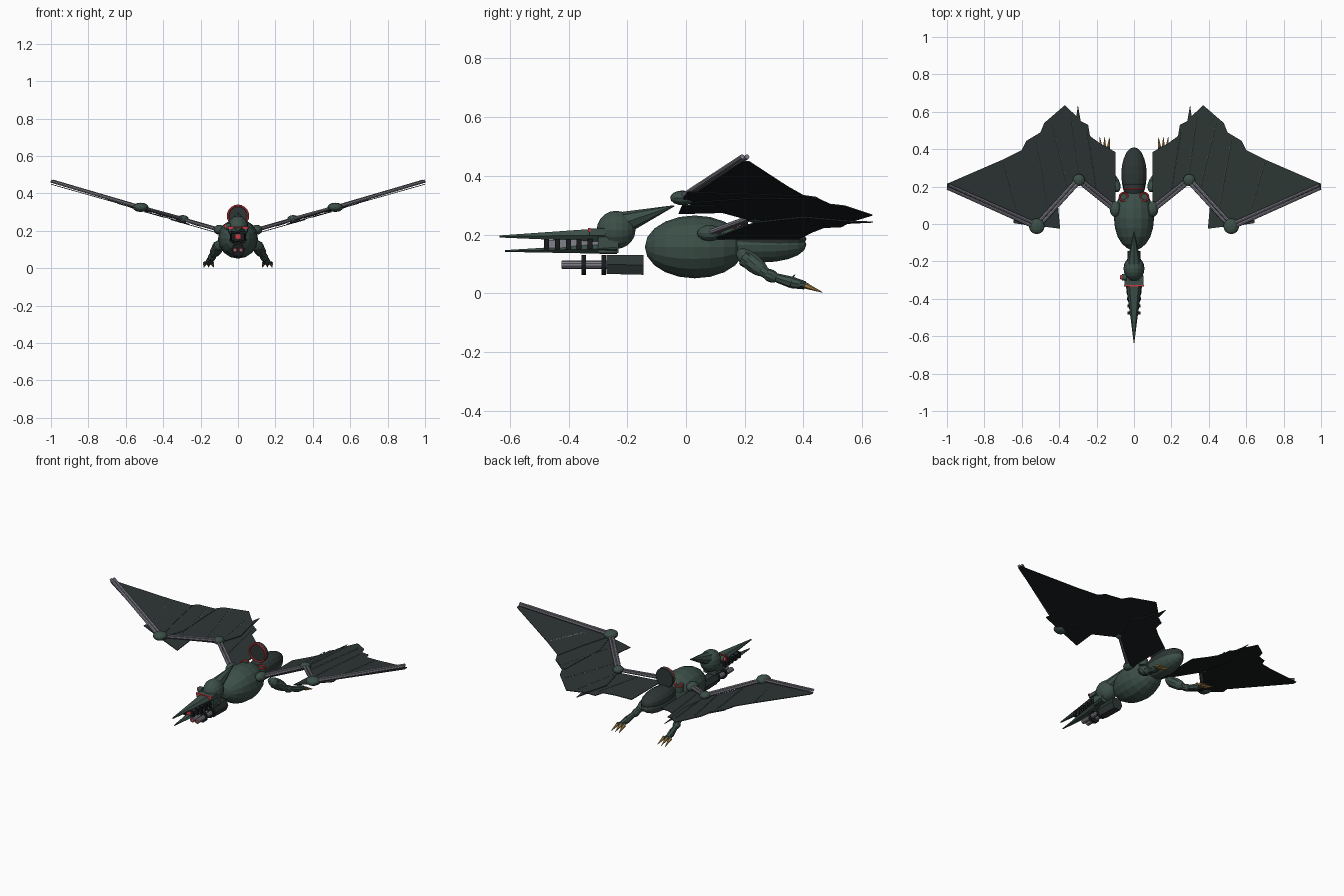
import bpy, bmesh, math
from mathutils import Vector, Matrix

if "Cube" in bpy.data.objects:
    bpy.data.objects.remove(bpy.data.objects["Cube"])


def mat(name, r, g, b):
    m = bpy.data.materials.new(name)
    m.diffuse_color = (r, g, b, 1)
    m.use_nodes = True
    m.node_tree.nodes["Principled BSDF"].inputs["Base Color"].default_value = m.diffuse_color
    return m


GREEN = mat("dark green", 0.045, 0.078, 0.064)
WING = mat("charcoal", 0.026, 0.037, 0.035)
BLACK = mat("black", 0.009, 0.011, 0.012)
GREY = mat("steel grey", 0.22, 0.22, 0.26)
RED = mat("red", 0.6, 0.045, 0.055)
GOLD = mat("claw gold", 0.36, 0.21, 0.06)


def finish(name, bm, *mats):
    bmesh.ops.recalc_face_normals(bm, faces=bm.faces)
    me = bpy.data.meshes.new(name)
    bm.to_mesh(me)
    bm.free()
    for m in mats:
        me.materials.append(m)
    ob = bpy.data.objects.new(name, me)
    bpy.context.collection.objects.link(ob)
    return ob


def aim(a, b):
    """Matrix at the middle of a-b with its z axis along it."""
    a, b = Vector(a), Vector(b)
    q = (b - a).to_track_quat('Z', 'Y')
    return Matrix.Translation((a + b) / 2) @ q.to_matrix().to_4x4()


def rod(name, a, b, r1, r2, m, sides=10):
    bm = bmesh.new()
    bmesh.ops.create_cone(bm, cap_ends=True, segments=sides, radius1=r1, radius2=r2,
                          depth=(Vector(b) - Vector(a)).length, matrix=aim(a, b))
    return finish(name, bm, m)


def egg(name, c, r, m, seg=16, rings=10):
    """Faceted ellipsoid with its poles along y."""
    bm = bmesh.new()
    mx = Matrix.Translation(c) @ Matrix.Diagonal((*r, 1)) @ Matrix.Rotation(math.pi / 2, 4, 'X')
    bmesh.ops.create_uvsphere(bm, u_segments=seg, v_segments=rings, radius=1, matrix=mx)
    return finish(name, bm, m)


def pod(name, a, b, r, m):
    """Ellipsoid stretched between two points."""
    bm = bmesh.new()
    half = (Vector(b) - Vector(a)).length / 2
    bmesh.ops.create_uvsphere(bm, u_segments=10, v_segments=8, radius=1,
                              matrix=aim(a, b) @ Matrix.Diagonal((r, r, half, 1)))
    return finish(name, bm, m)


def box(name, c, size, m):
    bm = bmesh.new()
    bmesh.ops.create_cube(bm, size=1, matrix=Matrix.Translation(c) @ Matrix.Diagonal((*size, 1)))
    return finish(name, bm, m)


def ring(name, c, axis, R, r, m):
    """Torus facing along an axis."""
    bm = bmesh.new()
    base = Matrix.Translation(c) @ Vector(axis).to_track_quat('Z', 'Y').to_matrix().to_4x4()
    n, k = 20, 6
    vs = []
    for i in range(n):
        t = 2 * math.pi * i / n
        for j in range(k):
            p = 2 * math.pi * j / k
            d = R + r * math.cos(p)
            vs.append(bm.verts.new(base @ Vector((d * math.cos(t), d * math.sin(t), r * math.sin(p)))))
    for i in range(n):
        for j in range(k):
            a, b = i * k, (i + 1) % n * k
            bm.faces.new([vs[a + j], vs[b + j], vs[b + (j + 1) % k], vs[a + (j + 1) % k]])
    return finish(name, bm, m)


def loft(name, sections, m):
    """Bevelled sections (y, half width, low z, high z) joined along y."""
    bm = bmesh.new()
    loops = []
    for y, w, z0, z1 in sections:
        zm = (z0 + z1) / 2
        pts = [(-w, zm), (-w * .6, z1), (w * .6, z1), (w, zm), (w * .6, z0), (-w * .6, z0)]
        loops.append([bm.verts.new((x, y, z)) for x, z in pts])
    for p, q in zip(loops, loops[1:]):
        for i in range(6):
            bm.faces.new([p[i], p[(i + 1) % 6], q[(i + 1) % 6], q[i]])
    bm.faces.new(loops[0])
    bm.faces.new(loops[-1])
    return finish(name, bm, m)


# Body and tail
egg("body", (0, 0.03, 0.158), (0.107, 0.17, 0.107), GREEN)
egg("tail_underside", (0, 0.26, 0.165), (0.066, 0.15, 0.06), GREEN)
egg("tail_shell", (0, 0.265, 0.185), (0.068, 0.145, 0.055), WING)

# Upright disc with red rim on the back
rod("back_disc", (0, 0.192, 0.28), (0, 0.212, 0.28), 0.058, 0.058, WING, 20)
ring("back_disc_rim", (0, 0.19, 0.28), (0, 1, 0), 0.054, 0.006, RED)
for s in (-1, 1):
    rod("back_port", (s * 0.055, 0.145, 0.19), (s * 0.055, 0.145, 0.225), 0.024, 0.024, GREEN, 16)
    ring("back_port_rim", (s * 0.055, 0.145, 0.226), (0, 0, 1), 0.022, 0.005, RED)

# Head and crest
egg("head", (0, -0.238, 0.216), (0.056, 0.066, 0.065), GREEN)
rod("crest", (0, -0.225, 0.235), (0, -0.04, 0.298), 0.042, 0.002, GREEN, 8)
box("brow", (0, -0.302, 0.208), (0.1, 0.055, 0.024), GREEN)
box("visor_strip", (0, -0.33, 0.216), (0.106, 0.008, 0.014), RED)
rod("eye_scope", (-0.04, -0.285, 0.222), (-0.064, -0.285, 0.222), 0.018, 0.018, GREEN, 12)
rod("eye_lens", (-0.062, -0.285, 0.222), (-0.074, -0.285, 0.222), 0.014, 0.010, RED, 12)

# Beak with a barred mouth
loft("upper_beak", [(-0.28, 0.045, 0.175, 0.222), (-0.35, 0.037, 0.178, 0.217),
                    (-0.635, 0.002, 0.190, 0.197)], GREEN)
loft("lower_beak", [(-0.235, 0.05, 0.133, 0.168), (-0.34, 0.042, 0.136, 0.164),
                    (-0.617, 0.002, 0.141, 0.147)], GREEN)
box("jaw_hinge", (0, -0.265, 0.165), (0.085, 0.07, 0.055), GREEN)
box("mouth_core", (0, -0.385, 0.168), (0.044, 0.18, 0.028), GREY)
box("mouth_front", (0, -0.477, 0.168), (0.034, 0.006, 0.024), RED)
for s in (-1, 1):
    for i in range(5):
        y = -0.475 + i * 0.037
        box("mouth_bar", (s * (0.024 + i * 0.002), y, 0.167), (0.02, 0.017, 0.036), BLACK)

# Twin gun under the head
loft("gun_housing", [(-0.27, 0.036, 0.066, 0.13), (-0.145, 0.036, 0.063, 0.13)], WING)
for s in (-1, 1):
    x = s * 0.016
    rod("gun_barrel", (x, -0.422, 0.097), (x, -0.26, 0.097), 0.014, 0.014, GREY)
    ring("gun_muzzle", (x, -0.422, 0.097), (0, 1, 0), 0.010, 0.003, RED)
for y in (-0.348, -0.28):
    rod("gun_collar", (0, y - 0.008, 0.097), (0, y + 0.008, 0.097), 0.034, 0.034, BLACK, 12)


# Wings: overlapping flat panels rising outward
def rise(x):
    return 0.192 + 0.283 * (x - 0.1)


PANELS = [
    [(.52, -.01), (1, .19), (1, .215), (.70, .345), (.59, .40), (.56, .2)],
    [(.52, -.015), (.645, .005), (.63, .12), (.60, .395), (.575, .445), (.49, .48), (.48, .15)],
    [(.52, 0), (.57, .2), (.575, .445), (.50, .49), (.48, .54), (.37, .635),
     (.29, .56), (.26, .4), (.295, .235)],
    [(.395, -.025), (.5, -.012), (.50, .1), (.41, .14)],
    [(.1, .09), (.295, .235), (.36, .4), (.31, .56), (.30, .637), (.285, .55), (.245, .53),
     (.235, .47), (.18, .43), (.10, .385)],
]
SEAMS = [((.63, .09), (.70, .335)), ((.46, .11), (.52, .45)), ((.355, .2), (.44, .55)),
         ((.20, .19), (.25, .50)), ((.29, .25), (.335, .58))]


def panel(name, s, pts, drop):
    bm = bmesh.new()
    f = bm.faces.new([bm.verts.new((s * x, y, rise(x) - drop)) for x, y in pts])
    out = bmesh.ops.extrude_face_region(bm, geom=[f])
    for v in out['geom']:
        if isinstance(v, bmesh.types.BMVert):
            v.co.z += 0.004
    bmesh.ops.recalc_face_normals(bm, faces=bm.faces)
    for f in bm.faces:
        f.material_index = 1 if f.normal.z < -0.1 else 0
    finish(name, bm, WING, BLACK)


for s in (-1, 1):
    for i, pts in enumerate(PANELS):
        panel("wing_panel", s, pts, 0.002 * i)

    # Beaded seams on top of the wing
    for a, b in SEAMS:
        for i in range(12):
            t0, t1 = i / 12, (i + 0.6) / 12
            p, q = [Vector((s * (a[0] + (b[0] - a[0]) * t), a[1] + (b[1] - a[1]) * t,
                            rise(a[0] + (b[0] - a[0]) * t) + 0.004)) for t in (t0, t1)]
            rod("wing_seam", p, q, 0.0028, 0.0028, GREY, 4)

    # Twin-tube wing arms with joint pods
    joints = [Vector(p) for p in ((.1, .08, .205), (.295, .235, .262), (.52, -.012, .325), (.994, .2, .465))]
    for p in joints:
        p.x *= s
    for a, b in zip(joints, joints[1:]):
        side = (b - a).cross(Vector((0, 0, 1))).normalized() * 0.009
        for k in (-1, 1):
            rod("wing_arm_tube", a + side * k, b + side * k, 0.0095, 0.0085, GREY, 8)
    egg("shoulder", joints[0], (0.03, 0.042, 0.027), GREEN, 12, 8)
    egg("wing_wrist", joints[1], (0.032, 0.032, 0.022), GREEN, 12, 8)
    egg("wing_elbow", joints[2], (0.042, 0.042, 0.025), GREEN, 12, 8)

    # Trailing legs with three claws
    hip, knee = (s * .085, .175, .145), (s * .14, .285, .06)
    ankle, foot = (s * .152, .36, .037), (s * .158, .405, .027)
    pod("thigh", hip, (s * .137, .275, .065), 0.032, GREEN)
    rod("upper_leg", (s * .105, .20, .12), knee, 0.03, 0.017, GREEN, 8)
    pod("knee", (s * .132, .262, .072), (s * .146, .315, .047), 0.022, GREEN)
    rod("lower_leg", knee, ankle, 0.013, 0.02, GREEN, 8)
    rod("foot", ankle, foot, 0.02, 0.014, GREEN, 8)
    rod("heel_spur", (s * .15, .35, .04), (s * .15, .372, .064), 0.008, 0.001, GREEN, 6)
    for dx in (-.02, 0, .02):
        x = s * .157 + dx
        rod("toe", (s * .157 + dx * .5, .39, .03), (x, .415, .026), 0.009, 0.009, GREEN, 6)
        rod("claw", (x, .405, .027), (x + dx * .3, .465, .003), 0.011, 0.001, GOLD, 6)
